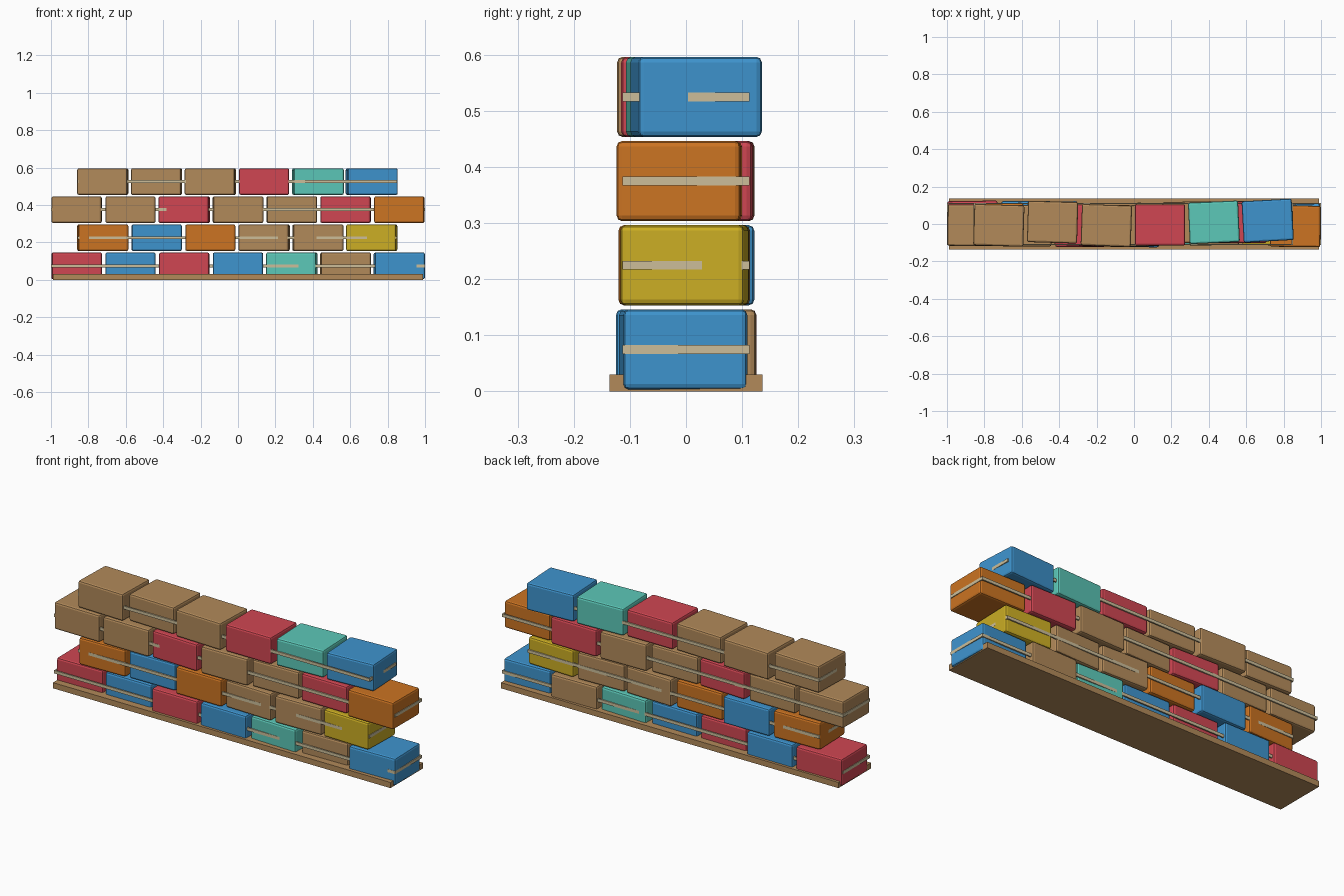
import bpy, bmesh
from mathutils import Matrix, Vector

cube = bpy.data.objects.get("Cube")
if cube:
    bpy.data.objects.remove(cube, do_unlink=True)


def material(name, rgb):
    """Flat material from 0-255 display colour, stored as linear values."""
    col = [((c / 255 + 0.055) / 1.055) ** 2.4 for c in rgb] + [1.0]
    m = bpy.data.materials.new(name)
    m.use_nodes = True
    m.diffuse_color = col
    bsdf = m.node_tree.nodes["Principled BSDF"]
    bsdf.inputs["Base Color"].default_value = col
    bsdf.inputs["Roughness"].default_value = 0.8
    return m


MATS = {
    "tan": material("tan_cardboard", (178, 138, 90)),
    "red": material("red", (208, 70, 82)),
    "blue": material("blue", (62, 148, 206)),
    "teal": material("teal", (92, 200, 184)),
    "orange": material("orange", (204, 116, 34)),
    "yellow": material("yellow", (204, 174, 36)),
    "strap": material("pale_strap", (204, 190, 154)),
}


def add_box(bm, size, centre):
    m = Matrix.Translation(centre) @ Matrix.Diagonal((*size, 1))
    bmesh.ops.create_cube(bm, size=1, matrix=m)


def finish(bm, name, mat):
    me = bpy.data.meshes.new(name)
    bm.to_mesh(me)
    bm.free()
    me.materials.append(MATS[mat])
    ob = bpy.data.objects.new(name, me)
    bpy.context.collection.objects.link(ob)
    return ob


PITCH, LAYER = 0.2875, 0.15
CRATE = Vector((0.268, 0.221, 0.143))

# Each layer from right to left hand: colour, depth shift, turn
LAYERS = [
    [("red", .013, .015), ("blue", .012, 0), ("red", -.012, 0), ("blue", -.013, -.01),
     ("teal", -.001, -.035), ("tan", .012, .02), ("blue", -.005, .03)],
    [("orange", 0, .03), ("blue", .01, .01), ("orange", -.01, 0),
     ("tan", 0, -.03), ("tan", -.002, .03), ("yellow", -.003, -.03)],
    [("tan", -.007, -.01), ("tan", -.009, 0), ("red", -.006, -.04), ("tan", -.01, .02),
     ("tan", .009, .02), ("red", .009, -.01), ("orange", -.012, -.01)],
    [("tan", -.007, -.03), ("tan", .01, -.03), ("tan", -.008, -.035),
     ("red", -.005, 0), ("teal", .009, .045), ("blue", .018, .055)],
]


def crate(name, mat, loc, turn):
    bm = bmesh.new()
    add_box(bm, CRATE, (0, 0, 0))
    ob = finish(bm, name, mat)
    ob.location = loc
    ob.rotation_euler.z = turn
    bev = ob.modifiers.new("rounded_edges", "BEVEL")
    bev.width = 0.01
    bev.segments = 2


def strap(name, x_mid, z, half_x, half_y=0.1128, thick=0.007, height=0.016):
    """Rectangular band running round one layer."""
    bm = bmesh.new()
    for s in (-1, 1):
        add_box(bm, (2 * half_x, thick, height), (x_mid, s * (half_y - thick / 2), z))
        add_box(bm, (thick, 2 * (half_y - thick), height),
                (x_mid + s * (half_x - thick / 2), 0, z))
    finish(bm, name, "strap")


# Base board
board = bmesh.new()
add_box(board, (1.978, 0.273, 0.03), (0, 0, 0.015))
finish(board, "base_board", "tan")

# Crates and the band round each layer
for row, crates in enumerate(LAYERS):
    z = LAYER * (row + 0.5)
    n = len(crates)
    x_mid = -0.004 if n == 6 else 0.0
    for i, (mat, shift, turn) in enumerate(crates):
        x = x_mid + PITCH * (i - (n - 1) / 2)
        crate(f"crate_{row + 1}_{i + 1}", mat, (x, shift, z), turn)
    half = PITCH * (n - 1) / 2 + CRATE.x / 2
    strap(f"strap_{row + 1}", x_mid, z, half + (0.001 if n == 6 else 0.003))
